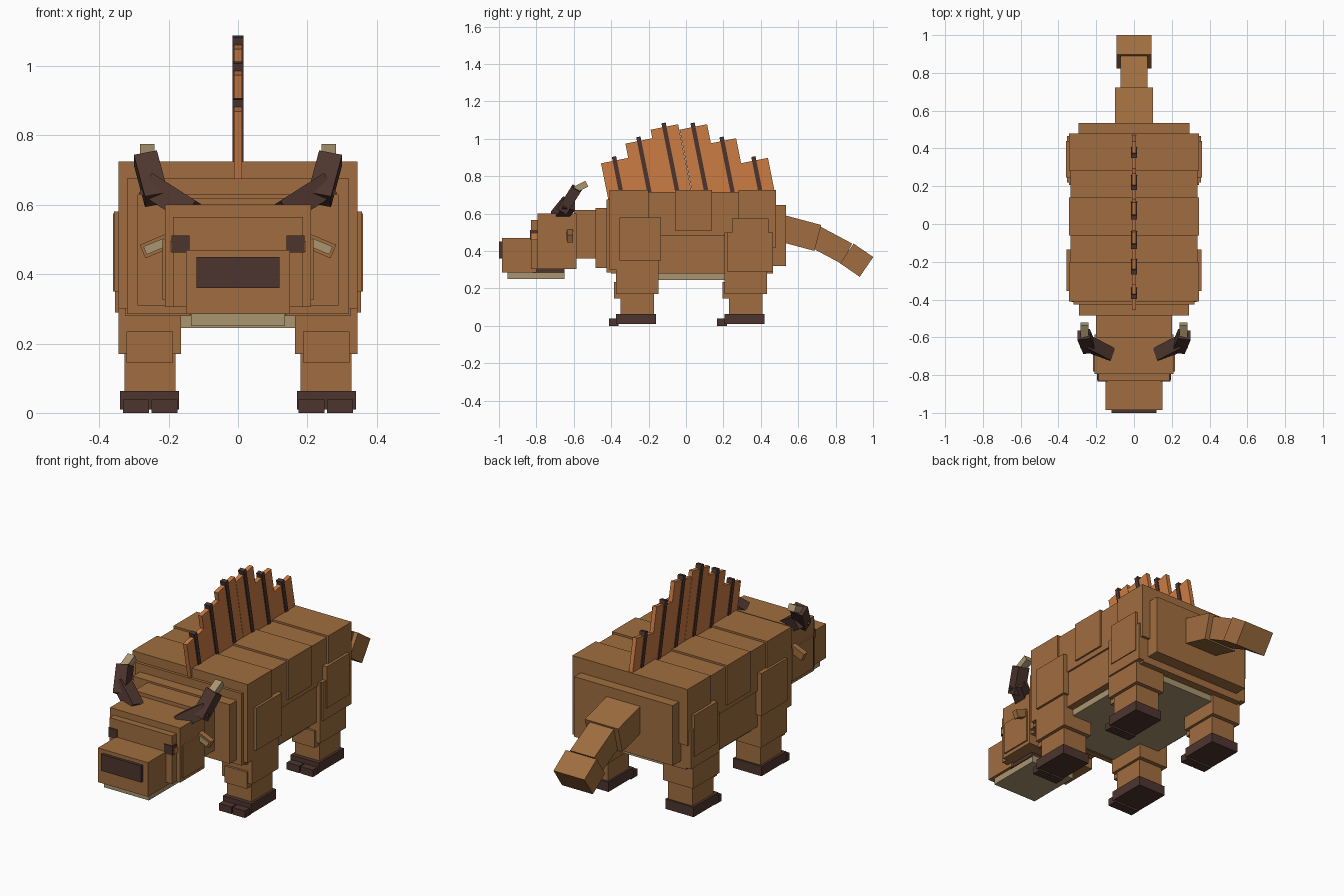
import bpy
from mathutils import Vector, Matrix

if "Cube" in bpy.data.objects:
    bpy.data.objects.remove(bpy.data.objects["Cube"], do_unlink=True)


def material(name, rgb):
    m = bpy.data.materials.new(name)
    m.use_nodes = True
    m.diffuse_color = (*rgb, 1)
    m.node_tree.nodes["Principled BSDF"].inputs["Base Color"].default_value = (*rgb, 1)
    return m


BROWN = material("brown hide", (0.35, 0.155, 0.05))
TAN = material("tan belly", (0.40, 0.30, 0.16))
DARK = material("dark horn", (0.075, 0.036, 0.028))
ORANGE = material("orange sail", (0.60, 0.20, 0.055))


def place(name, mat, matrix):
    bpy.ops.mesh.primitive_cube_add(size=1)
    ob = bpy.context.object
    ob.name = name
    ob.data.transform(matrix)
    ob.data.materials.append(mat)
    return ob


def box(name, mat, x, y, z):
    """Box from (low, high) ranges on each axis."""
    ranges = (x, y, z)
    mid = Vector([(a + b) / 2 for a, b in ranges])
    size = [b - a for a, b in ranges]
    return place(name, mat, Matrix.Translation(mid) @ Matrix.Diagonal((*size, 1)))


def beam(name, mat, start, end, width, depth, side=(1, 0, 0)):
    """Box running from start to end; width lies along the side direction."""
    a, b = Vector(start), Vector(end)
    along = (b - a).normalized()
    across = Vector(side)
    across = (across - along * across.dot(along)).normalized()
    third = along.cross(across)
    rot = Matrix((across, third, along)).transposed().to_4x4()
    size = Matrix.Diagonal((width, depth, (b - a).length, 1))
    return place(name, mat, Matrix.Translation((a + b) / 2) @ rot @ size)


def wide(name, mat, half, y, z):
    return box(name, mat, (-half, half), y, z)


# Torso
wide("body_upper", BROWN, 0.335, (-0.40, 0.47), (0.48, 0.715))
wide("body_lower", BROWN, 0.325, (-0.40, 0.465), (0.28, 0.50))
wide("front_band", BROWN, 0.345, (-0.41, -0.20), (0.30, 0.725))
wide("middle_band", BROWN, 0.345, (-0.06, 0.14), (0.51, 0.725))
wide("hind_band", BROWN, 0.345, (0.28, 0.48), (0.42, 0.725))
wide("chest", BROWN, 0.32, (-0.425, -0.39), (0.285, 0.675))
wide("rump", BROWN, 0.295, (0.44, 0.535), (0.32, 0.645))
wide("belly", TAN, 0.285, (-0.36, 0.42), (0.245, 0.30))
wide("neck_base", BROWN, 0.29, (-0.485, -0.41), (0.31, 0.63))
wide("neck", BROWN, 0.20, (-0.60, -0.47), (0.36, 0.62))

# Head
wide("head", BROWN, 0.21, (-0.795, -0.585), (0.305, 0.60))
wide("face", BROWN, 0.187, (-0.83, -0.78), (0.305, 0.565))
wide("snout", BROWN, 0.15, (-0.985, -0.80), (0.285, 0.47))
wide("nose", DARK, 0.12, (-1.0, -0.98), (0.36, 0.45))
wide("mouth", DARK, 0.14, (-0.82, -0.65), (0.283, 0.31))
wide("jaw", TAN, 0.135, (-0.955, -0.65), (0.25, 0.287))

# Tail, drooping towards the tip
beam("tail_base", BROWN, (0, 0.48, 0.53), (0, 0.705, 0.47), 0.20, 0.143)
beam("tail_middle", BROWN, (0, 0.68, 0.482), (0, 0.86, 0.386), 0.145, 0.122)
beam("tail_tip", BROWN, (0, 0.86, 0.387), (0, 0.965, 0.315), 0.185, 0.128)

# Sail: leaning spines, each set in a stepped orange panel
LEAN = Vector((0, 0.2, -1)).normalized()
for y, z in ((-0.385, 0.905), (-0.255, 1.01), (-0.12, 1.085),
             (0.035, 1.085), (0.19, 1.01), (0.36, 0.905)):
    top = Vector((0, y, z))
    length = (z - 0.68) / -LEAN.z
    beam("sail_spine", DARK, top, top + LEAN * length, 0.033, 0.023)
    beam("sail_panel", ORANGE, top + LEAN * 0.022, top + LEAN * length, 0.023, 0.15)

# Paired parts
for s, label in ((1, "left"), (-1, "right")):
    def pair(name, mat, x, y, z):
        return box(f"{label}_{name}", mat, sorted((s * x[0], s * x[1])), y, z)

    def limb(name, mat, a, b, width, depth, side):
        flip = Vector((s, 1, 1))
        beam(f"{label}_{name}", mat, Vector(a) * flip, Vector(b) * flip,
             width, depth, Vector(side) * flip)

    # Legs: the hind pair repeats the front pair further back
    for part, y in (("front", -0.26), ("hind", 0.32)):
        pair(part + "_upper_leg", BROWN, (0.165, 0.345), (y - 0.113, y + 0.113), (0.17, 0.50))
        pair(part + "_lower_leg", BROWN, (0.18, 0.327), (y - 0.09, y + 0.09), (0.05, 0.235))
        pair(part + "_knee", BROWN, (0.188, 0.322), (y - 0.125, y - 0.03), (0.145, 0.235))
        pair(part + "_foot", DARK, (0.17, 0.34), (y - 0.113, y + 0.1), (0.01, 0.063))
        for x in (0.175, 0.256):
            pair(part + "_toe", DARK, (x, x + 0.075), (y - 0.153, y - 0.1), (0, 0.038))
    pair("shoulder", BROWN, (0.25, 0.358), (-0.355, -0.135), (0.35, 0.58))
    pair("thigh", BROWN, (0.25, 0.355), (0.22, 0.465), (0.29, 0.50))
    pair("hip", BROWN, (0.25, 0.36), (0.245, 0.44), (0.35, 0.575))

    # Cheeks, eyes and ears
    pair("cheek", BROWN, (0.15, 0.218), (-0.78, -0.60), (0.325, 0.50))
    pair("eye", DARK, (0.14, 0.192), (-0.835, -0.78), (0.462, 0.512))
    pair("iris", ORANGE, (0.185, 0.196), (-0.825, -0.79), (0.465, 0.495))
    limb("ear", BROWN, (0.18, -0.62, 0.505), (0.275, -0.62, 0.465), 0.03, 0.042, (0, 1, 0))
    limb("inner_ear", TAN, (0.20, -0.637, 0.496), (0.268, -0.637, 0.468), 0.006, 0.025, (0, 1, 0))

    # Horns: two dark joints and a pale tip
    limb("horn_base", DARK, (0.13, -0.69, 0.575), (0.255, -0.625, 0.655), 0.07, 0.07, (0, 1, 0))
    limb("horn_middle", DARK, (0.235, -0.66, 0.615), (0.267, -0.585, 0.735), 0.068, 0.058, (1, 0, 0))
    limb("horn_tip", TAN, (0.262, -0.60, 0.725), (0.262, -0.53, 0.76), 0.042, 0.035, (1, 0, 0))
